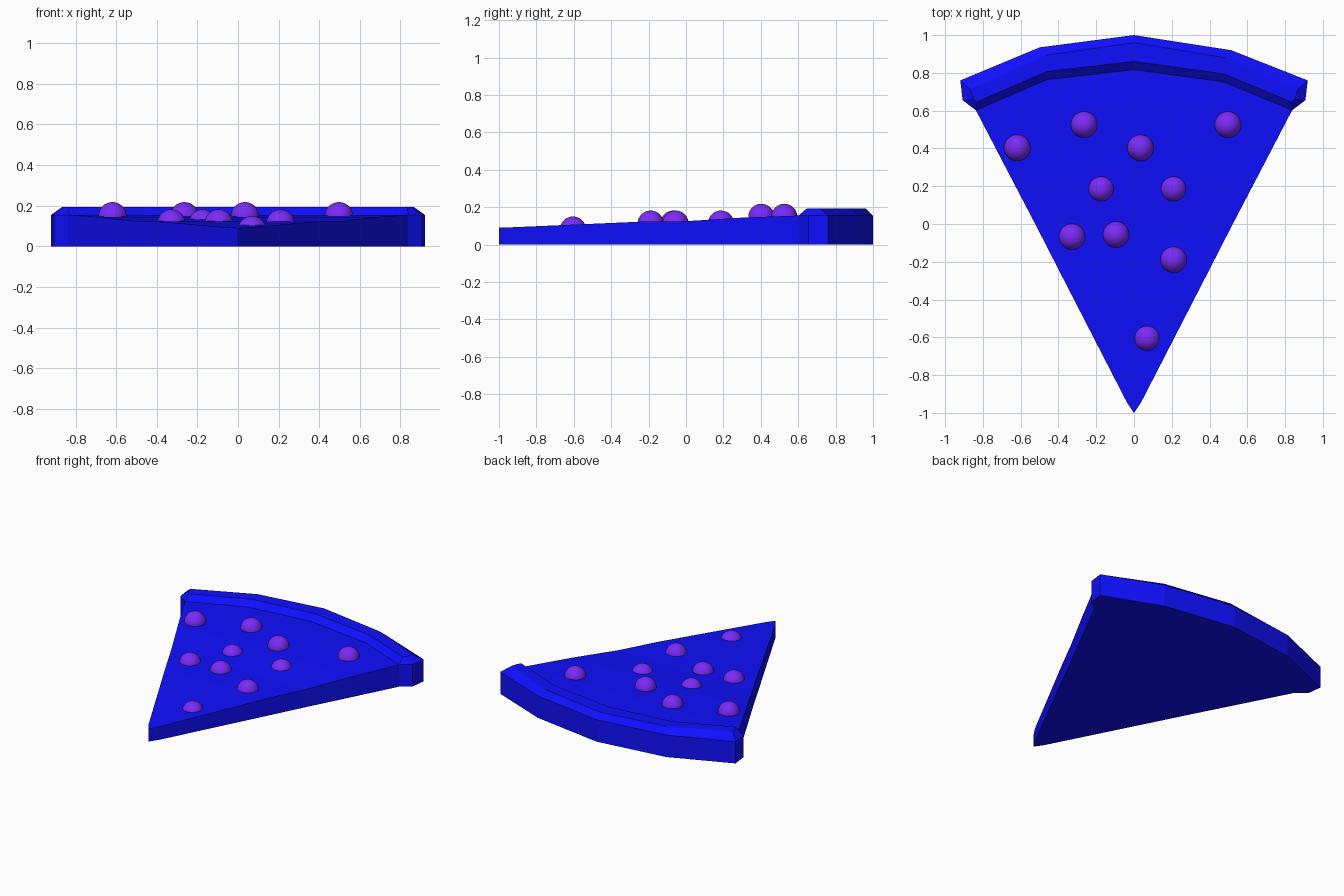
import bpy, bmesh

if "Cube" in bpy.data.objects:
    bpy.data.objects.remove(bpy.data.objects["Cube"])

def material(name, rgb):
    m = bpy.data.materials.new(name)
    m.diffuse_color = (*rgb, 1)
    m.use_nodes = True
    m.node_tree.nodes["Principled BSDF"].inputs["Base Color"].default_value = m.diffuse_color
    return m

BLUE = material("blue", (0.005, 0.005, 1.0))
PURPLE = material("purple", (0.2, 0.024, 0.95))

def finish(bm, name, mat):
    bmesh.ops.recalc_face_normals(bm, faces=bm.faces[:])
    me = bpy.data.meshes.new(name)
    bm.to_mesh(me)
    bm.free()
    me.materials.append(mat)
    ob = bpy.data.objects.new(name, me)
    bpy.context.collection.objects.link(ob)
    return ob

def walls(bm, low, high):
    for i in range(len(low)):
        j = (i + 1) % len(low)
        bm.faces.new((low[i], low[j], high[j], high[i]))

# Arcs of the crust, left to right
outer = [(-.92, .76), (-.50, .935), (0, 1), (.515, .92), (.92, .76)]
outer_top = [(-.867, .713), (-.47, .893), (0, .96), (.486, .88), (.867, .713)]
inner_top = [(-.835, .645), (-.46, .808), (0, .861), (.476, .795), (.835, .645)]
inner = [(-.837, .602), (-.46, .764), (0, .817), (.476, .752), (.837, .602)]

# Crust: outline with pointed ends, upright wall, then a bevel to the top
def ring(bm, out, cap, inn, z):
    pts = out + [cap] + inn[::-1] + [(-cap[0], cap[1])]
    return [bm.verts.new((x, y, z)) for x, y in pts]

bm = bmesh.new()
base = ring(bm, outer, (.907, .655), inner, 0)
shoulder = ring(bm, outer, (.907, .655), inner, .155)
top = ring(bm, outer_top, (.853, .665), inner_top, .193)
walls(bm, base, shoulder)
walls(bm, shoulder, top)
for r in (base, top):
    for i in range(4):
        bm.faces.new((r[i], r[i + 1], r[9 - i], r[10 - i]))
    bm.faces.new((r[4], r[5], r[6]))
    bm.faces.new((r[0], r[10], r[11]))
finish(bm, "crust", BLUE)

# Slice: half width, y and top height from the tip to the crust
side = [(.04, -.94, .092), (.395, -.25, .122), (.523, 0, .125),
        (.68, .3, .144), (.837, .602, .155)]
outline = [(0, -1, .09)] + side
outline += [(x, y, .155) for x, y in inner[3:0:-1]]
outline += [(-x, y, z) for x, y, z in side[::-1]]
bm = bmesh.new()
low = [bm.verts.new((x, y, 0)) for x, y, z in outline]
high = [bm.verts.new(p) for p in outline]
walls(bm, low, high)
n = len(outline)
for r in (low, high):
    bm.faces.new((r[0], r[1], r[n - 1]))
    for i in range(1, 5):
        bm.faces.new((r[i], r[i + 1], r[n - i - 1], r[n - i]))
    bm.faces.new(r[5:10])
finish(bm, "slice", BLUE)

# Round toppings, half sunk into the slice
toppings = [(-.618, .403, .148), (-.264, .526, .148), (.497, .526, .148),
            (.034, .403, .148), (-.174, .187, .112), (.209, .187, .112),
            (-.328, -.067, .112), (-.095, -.056, .112), (.209, -.189, .112),
            (.069, -.604, .08)]
for k, loc in enumerate(toppings):
    bm = bmesh.new()
    bmesh.ops.create_uvsphere(bm, u_segments=32, v_segments=16, radius=.07)
    for f in bm.faces:
        f.smooth = True
    finish(bm, f"topping_{k + 1}", PURPLE).location = loc
